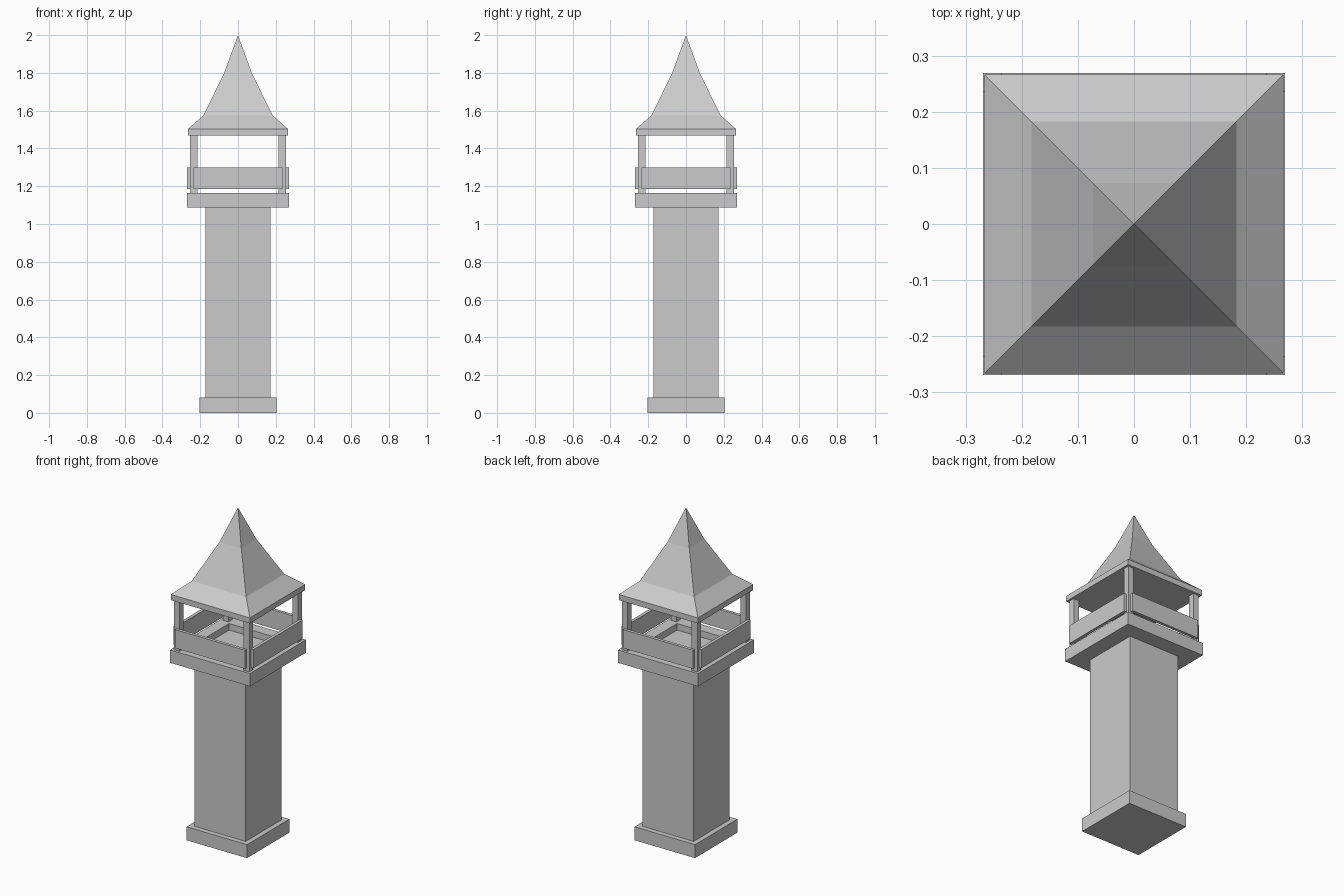
import bpy, bmesh

if "Cube" in bpy.data.objects:
    bpy.data.objects.remove(bpy.data.objects["Cube"])


def loft(name, rings):
    """Stack of square rings (half width, z); half width 0 makes a point."""
    bm = bmesh.new()
    prev = None
    for h, z in rings:
        pts = [(0, 0)] if h == 0 else [(-h, -h), (h, -h), (h, h), (-h, h)]
        ring = [bm.verts.new((x, y, z)) for x, y in pts]
        if prev is None:
            bm.faces.new(ring[::-1])
        else:
            for i in range(4):
                j = (i + 1) % 4
                if len(ring) == 1:
                    bm.faces.new((prev[i], prev[j], ring[0]))
                else:
                    bm.faces.new((prev[i], prev[j], ring[j], ring[i]))
        prev = ring
    if len(prev) == 4:
        bm.faces.new(prev)
    bmesh.ops.recalc_face_normals(bm, faces=bm.faces)
    me = bpy.data.meshes.new(name)
    bm.to_mesh(me)
    bm.free()
    ob = bpy.data.objects.new(name, me)
    bpy.context.collection.objects.link(ob)
    return ob


def box(name, lo, hi):
    size = [b - a for a, b in zip(lo, hi)]
    mid = [(a + b) / 2 for a, b in zip(lo, hi)]
    bpy.ops.mesh.primitive_cube_add(size=1, location=mid)
    ob = bpy.context.object
    ob.name = name
    ob.scale = size
    return ob


# Plinth and shaft
loft("plinth", [(0.203, 0), (0.203, 0.082)])
loft("shaft", [(0.173, 0.082), (0.173, 1.087)])

# Balcony platform with a shallow sunken floor
loft("platform", [(0.269, 1.087), (0.269, 1.165), (0.20, 1.165), (0.20, 1.125)])

# Corner posts
for sx, side in ((-1, "left"), (1, "right")):
    for sy, end in ((-1, "front"), (1, "back")):
        x, y = sx * 0.234, sy * 0.234
        box(f"post_{end}_{side}", (x - 0.019, y - 0.019, 1.165),
            (x + 0.019, y + 0.019, 1.47))

# Railing panels fixed outside the posts
for s, a, b in ((-1, "front", "left"), (1, "back", "right")):
    lo, hi = sorted((s * 0.25, s * 0.269))
    box(f"railing_{a}", (-0.236, lo, 1.185), (0.236, hi, 1.298))
    box(f"railing_{b}", (lo, -0.236, 1.185), (hi, 0.236, 1.298))

# Flared spire roof with eaves slab
loft("roof", [(0.266, 1.468), (0.266, 1.502), (0.183, 1.575),
              (0.073, 1.80), (0, 2.0)])
